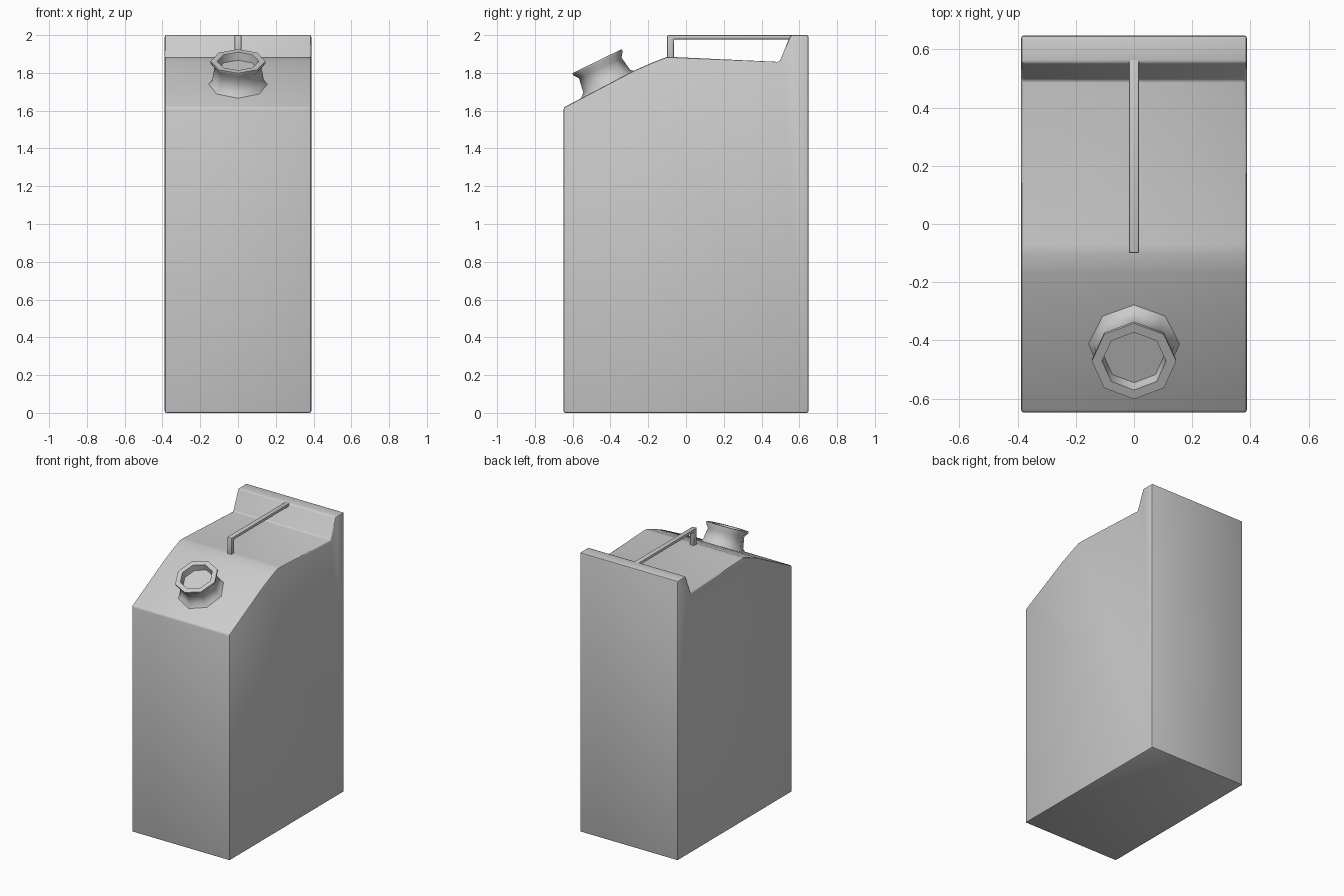
import bpy, bmesh, math
from mathutils import Matrix

if "Cube" in bpy.data.objects:
    bpy.data.objects.remove(bpy.data.objects["Cube"])


def finish(bm, name, angle, bevel=0.0, segments=2):
    bmesh.ops.recalc_face_normals(bm, faces=bm.faces)
    mesh = bpy.data.meshes.new(name)
    bm.to_mesh(mesh)
    bm.free()
    obj = bpy.data.objects.new(name, mesh)
    bpy.context.collection.objects.link(obj)
    bpy.ops.object.select_all(action='DESELECT')
    obj.select_set(True)
    bpy.context.view_layer.objects.active = obj
    if bevel:
        mod = obj.modifiers.new("edge_bevel", 'BEVEL')
        mod.width = bevel
        mod.segments = segments
        mod.limit_method = 'ANGLE'
        mod.angle_limit = math.radians(30)
        bpy.ops.object.modifier_apply(modifier=mod.name)
    bpy.ops.object.shade_smooth_by_angle(angle=math.radians(angle))
    return obj


def extrude_profile(name, points, half_width, bevel, segments=2):
    """Extrude a y-z outline symmetrically across x."""
    bm = bmesh.new()
    face = bm.faces.new([bm.verts.new((-half_width, y, z)) for y, z in points])
    ext = bmesh.ops.extrude_face_region(bm, geom=[face])
    verts = [g for g in ext["geom"] if isinstance(g, bmesh.types.BMVert)]
    bmesh.ops.translate(bm, verts=verts, vec=(2 * half_width, 0, 0))
    return finish(bm, name, 35, bevel, segments)


# Can body: sloped shoulder at the front, raised ridge at the back
extrude_profile("can_body", [
    (-0.648, 0), (0.648, 0), (0.648, 2.0), (0.553, 2.0), (0.495, 1.858),
    (-0.07, 1.884), (-0.105, 1.883), (-0.17, 1.858), (-0.28, 1.81),
    (-0.648, 1.617)], 0.388, 0.01)

# Carry handle: upright post and thin bar running back into the ridge
extrude_profile("carry_handle", [
    (-0.10, 1.86), (-0.10, 2.0), (0.57, 2.0), (0.57, 1.978),
    (-0.064, 1.978), (-0.064, 1.86)], 0.018, 0.006)

# Spout: eight-sided lathe with flared base, lip and recessed floor
profile = [(0.168, -0.006), (0.138, 0.022), (0.125, 0.10), (0.145, 0.127),
           (0.145, 0.14), (0.11, 0.14), (0.104, 0.095)]
bm = bmesh.new()
rings = [[bm.verts.new((r * math.cos(i * math.pi / 4),
                        r * math.sin(i * math.pi / 4), h)) for i in range(8)]
         for r, h in profile]
for a, b in zip(rings, rings[1:]):
    for i in range(8):
        j = (i + 1) % 8
        bm.faces.new((a[i], a[j], b[j], b[i]))
bm.faces.new(rings[-1])
bm.faces.new(rings[0])
tilt = Matrix.Translation((0, -0.41, 1.736)) @ Matrix.Rotation(math.radians(26), 4, 'X')
bm.transform(tilt)
finish(bm, "spout", 47)
